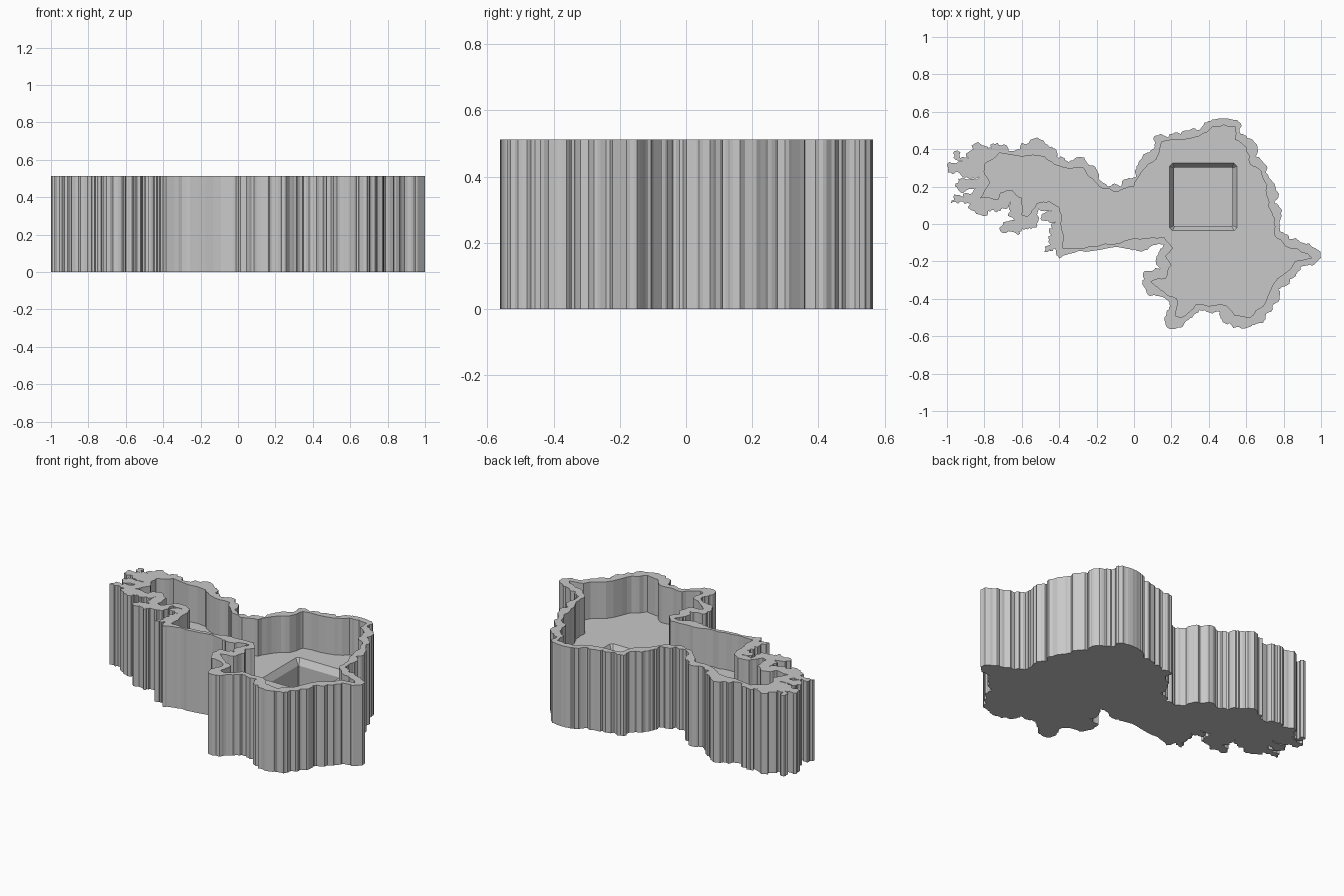
import bpy
import bmesh
import random
from mathutils import Vector
from mathutils.geometry import intersect_line_line_2d

if "Cube" in bpy.data.objects:
    bpy.data.objects.remove(bpy.data.objects["Cube"])

random.seed(4)
HEIGHT, FLOOR = 0.513, 0.28

# Ragged outer coast, clockwise from the western tip
OUTER = [
    (-1, .32), (-.91, .34), (-.96, .39), (-.88, .35), (-.86, .40), (-.71, .42), (-.67, .39),
    (-.45, .41), (-.42, .36), (-.35, .33), (-.26, .34), (-.20, .29), (-.19, .24), (-.14, .20),
    (-.07, .20), (.01, .25), (.03, .34), (.10, .40), (.11, .47), (.25, .48), (.34, .50),
    (.41, .55), (.48, .565), (.57, .54), (.57, .48), (.64, .44), (.65, .36), (.70, .32),
    (.73, .24), (.75, .11), (.79, .04), (.78, -.04), (.83, -.08), (.95, -.12), (1, -.18),
    (.96, -.22), (.89, -.23), (.77, -.35), (.74, -.44), (.69, -.53), (.62, -.55), (.51, -.53),
    (.46, -.47), (.35, -.46), (.27, -.53), (.19, -.56), (.19, -.42), (.11, -.38), (.05, -.33),
    (.05, -.26), (.14, -.24), (.12, -.18), (.16, -.11), (-.05, -.13), (-.38, -.17),
    (-.42, -.13), (-.48, -.15), (-.44, -.06), (-.42, .01), (-.50, .03), (-.44, .07),
    (-.51, .08), (-.56, -.02), (-.62, -.06), (-.72, -.02), (-.64, .02), (-.66, .12),
    (-.71, .08), (-.78, .07), (-.98, .11), (-.85, .19), (-.94, .22), (-.83, .25), (-.95, .28)]

# Smoother inside face of the wall
INNER = [
    (-.80, .32), (-.72, .38), (-.48, .36), (-.40, .31), (-.27, .30), (-.22, .24), (-.17, .19),
    (-.09, .17), (0, .20), (.06, .30), (.13, .37), (.15, .44), (.35, .47), (.42, .52),
    (.48, .53), (.54, .52), (.54, .45), (.60, .41), (.62, .32), (.68, .28), (.71, .21),
    (.72, .09), (.75, .03), (.75, -.06), (.81, -.12), (.93, -.16), (.95, -.18), (.86, -.20),
    (.74, -.33), (.69, -.44), (.62, -.50), (.54, -.49), (.47, -.43), (.33, -.43), (.25, -.50),
    (.22, -.49), (.23, -.40), (.14, -.35), (.09, -.31), (.17, -.29), (.20, -.22), (.17, -.17),
    (.21, -.13), (.16, -.07), (.03, -.08), (-.07, -.10), (-.24, -.12), (-.38, -.13),
    (-.39, 0), (-.40, .09), (-.45, .12), (-.52, .11), (-.57, .04), (-.60, .05), (-.60, .14),
    (-.65, .18), (-.71, .17), (-.73, .13), (-.82, .14), (-.77, .22), (-.80, .27)]


def segments(pts):
    return list(zip(pts, pts[1:] + pts[:1]))


def clear(a, m, b, others):
    """True if the path a-m-b crosses none of the other segments."""
    if abs(m.x) > 1 or abs(m.y) > 0.565:
        return False
    for p, q in others:
        if not (p is a or q is a) and intersect_line_line_2d(a, m, p, q):
            return False
        if not (p is b or q is b) and intersect_line_line_2d(m, b, p, q):
            return False
    return True


def roughen(points, low, high, levels, west=1.0, shortest=0.02, walls=()):
    """Split every segment and push the midpoint sideways without crossings."""
    pts = [Vector(p) for p in points]
    for _ in range(levels):
        out, todo = [], segments(pts)
        done = []
        for i, (a, b) in enumerate(todo):
            d = b - a
            out.append(a)
            if d.length < shortest:
                done.append((a, b))
                continue
            mid, side = (a + b) / 2, Vector((-d.y, d.x)).normalized()
            push = random.uniform(low, high) * min(d.length, 0.1)
            push *= west if mid.x < -0.38 else 1
            others = done + todo[i + 1:] + list(walls)
            while abs(push) > 0.001 and not clear(a, mid + side * push * 1.3, b, others):
                push *= 0.5
            m = mid + side * push if abs(push) > 0.001 else mid
            out.append(m)
            done += [(a, m), (m, b)]
        pts = out
    return pts


def square(half, cut):
    """Square with slightly clipped corners."""
    cx, cy, k = 0.37, 0.145, half - cut
    return [(cx + x, cy + y) for x, y in (
        (-k, -half), (k, -half), (half, -k), (half, k),
        (k, half), (-k, half), (-half, k), (-half, -k))]


def ring(bm, points, z):
    verts = [bm.verts.new((p[0], p[1], z)) for p in points]
    edges = [bm.edges.new((verts[i - 1], verts[i])) for i in range(len(verts))]
    return verts, edges


def bridge(bm, low, high):
    a, b = low[0], high[0]
    for i in range(len(a)):
        bm.faces.new((a[i - 1], a[i], b[i], b[i - 1]))


def fill(bm, *rings):
    edges = [e for r in rings for e in r[1]]
    bmesh.ops.triangle_fill(bm, edges=edges, use_beauty=True, normal=(0, 0, 1))


bm = bmesh.new()
inside = roughen(INNER, -0.12, 0.1, 2)
coast = roughen(OUTER, -0.14, 0.28, 4, west=1.7, shortest=0.018, walls=segments(inside))

outer_low, outer_top = ring(bm, coast, 0), ring(bm, coast, HEIGHT)
inner_low, inner_top = ring(bm, inside, FLOOR), ring(bm, inside, HEIGHT)
lip = ring(bm, square(0.18, 0.015), FLOOR)
throat = ring(bm, square(0.157, 0.004), FLOOR - 0.04)
socket = ring(bm, square(0.157, 0.004), FLOOR - 0.17)

# Underside, rim, tray floor and socket floor
fill(bm, outer_low)
fill(bm, outer_top, inner_top)
fill(bm, inner_low, lip)
fill(bm, socket)

# Outer wall, inner wall, sloped socket lip and socket sides
bridge(bm, outer_low, outer_top)
bridge(bm, inner_low, inner_top)
bridge(bm, throat, lip)
bridge(bm, socket, throat)
bmesh.ops.recalc_face_normals(bm, faces=bm.faces[:])

mesh = bpy.data.meshes.new("coastline_tray")
bm.to_mesh(mesh)
bm.free()
tray = bpy.data.objects.new("coastline_tray", mesh)
bpy.context.collection.objects.link(tray)

grey = bpy.data.materials.new("plain_grey")
grey.diffuse_color = (0.58, 0.58, 0.58, 1)
grey.use_nodes = True
grey.node_tree.nodes["Principled BSDF"].inputs["Base Color"].default_value = grey.diffuse_color
mesh.materials.append(grey)
